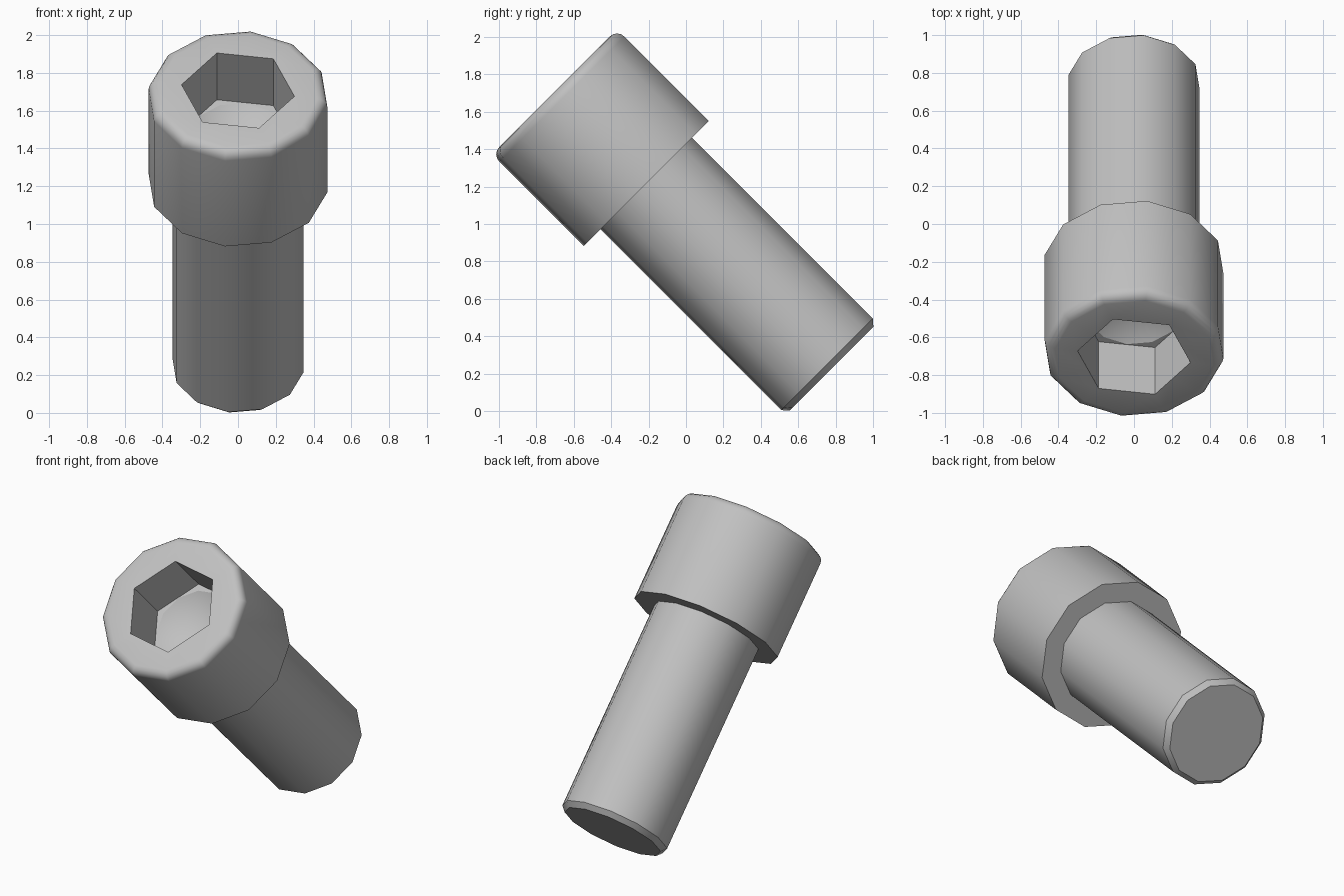
import bpy
import bmesh
from math import radians, cos, sin, pi
from mathutils import Matrix

if "Cube" in bpy.data.objects:
    bpy.data.objects.remove(bpy.data.objects["Cube"])

SIDES = 12
TWIST = radians(-8.3)
# Screw axis leans back 45 degrees, with the head up at the front
TILT = Matrix.Translation((0, 0.502, 0.502)) @ Matrix.Rotation(radians(45), 4, "X")

steel = bpy.data.materials.new("grey steel")
steel.use_nodes = True
GREY = (0.53, 0.53, 0.53, 1)
steel.diffuse_color = GREY
steel.node_tree.nodes["Principled BSDF"].inputs["Base Color"].default_value = GREY


def loft(name, rings, cap_start=False, tip=None):
    """Skin rings of (radius, height, is_hexagon) along the screw axis."""
    bm = bmesh.new()
    loops = []
    for radius, height, is_hex in rings:
        loop = []
        for i in range(SIDES):
            a = TWIST + 2 * pi * i / SIDES
            # A hexagon is a ring whose odd points sit at the flat middles
            r = radius * cos(pi / 6) if is_hex and i % 2 else radius
            loop.append(bm.verts.new((r * cos(a), r * sin(a), height)))
        loops.append(loop)
    for low, high in zip(loops, loops[1:]):
        for i in range(SIDES):
            j = (i + 1) % SIDES
            bm.faces.new((low[i], low[j], high[j], high[i]))
    if cap_start:
        bm.faces.new(loops[0][::-1])
    if tip is not None:
        point = bm.verts.new((0, 0, tip))
        for i in range(SIDES):
            bm.faces.new((loops[-1][i], loops[-1][(i + 1) % SIDES], point))
    bm.transform(TILT)
    mesh = bpy.data.meshes.new(name)
    bm.to_mesh(mesh)
    bm.free()
    mesh.materials.append(steel)
    obj = bpy.data.objects.new(name, mesh)
    bpy.context.collection.objects.link(obj)
    bpy.ops.object.select_all(action="DESELECT")
    obj.select_set(True)
    bpy.context.view_layer.objects.active = obj
    bpy.ops.object.shade_smooth_by_angle(angle=radians(31))
    return obj


# Shank with a chamfered end
loft("shank", [(0.32, -0.39, False), (0.35, -0.357, False), (0.35, 1.01, False)],
     cap_start=True)

# Head: underside, side, rounded rim, hexagonal socket and drilled cone floor
TOP, WIDE, ROUND = 1.704, 0.478, 0.055
head = [(0.35, 1.01, False), (WIDE, 1.01, False)]
for k in range(5):
    a = k * pi / 8
    head.append((WIDE - ROUND * (1 - cos(a)), TOP - ROUND * (1 - sin(a)), False))
head += [(0.302, TOP, True), (0.302, TOP - 0.35, True), (0.258, TOP - 0.35, False)]
loft("socket_head", head, tip=TOP - 0.35 - 0.16)
